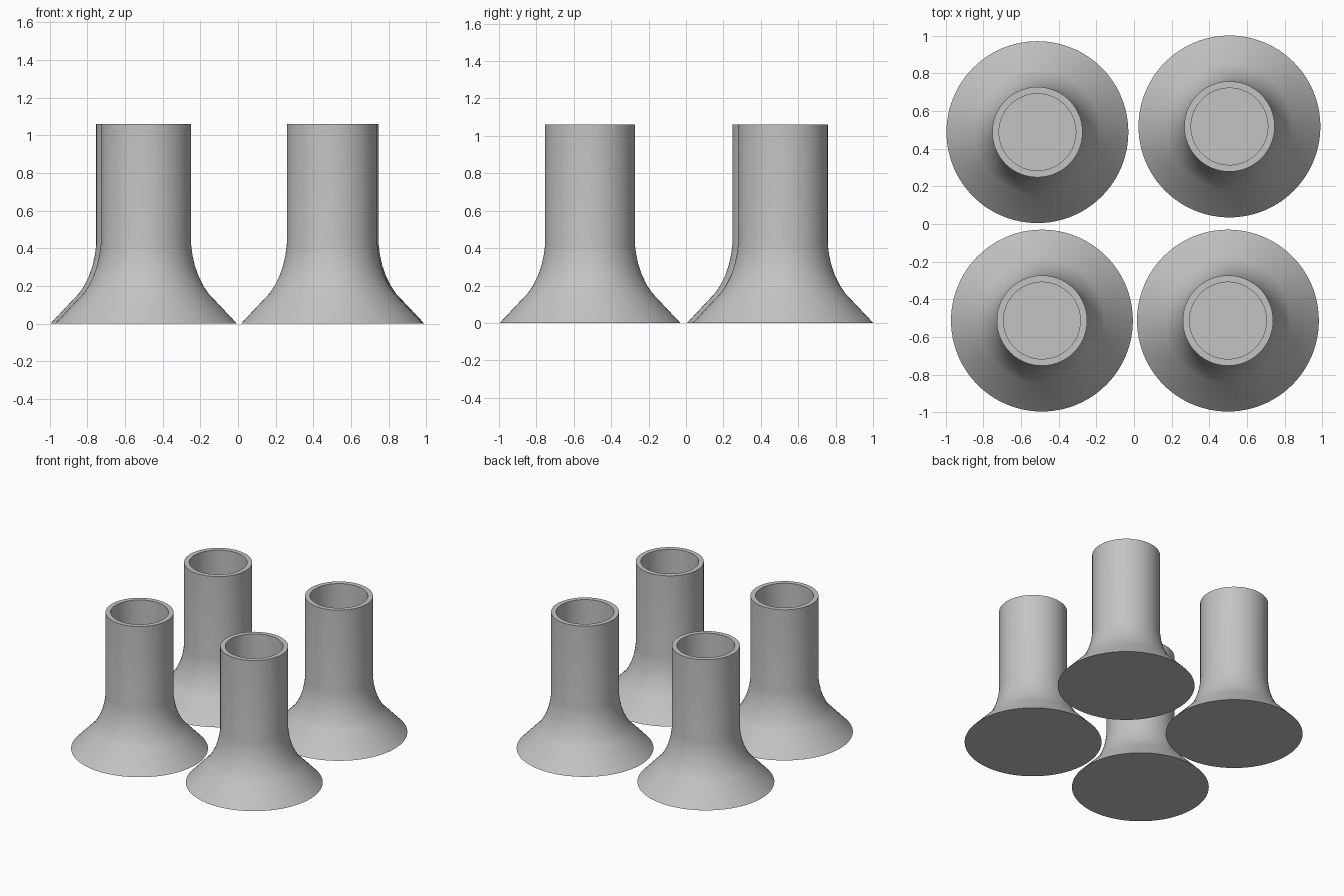
import bpy, bmesh, math

if "Cube" in bpy.data.objects:
    bpy.data.objects.remove(bpy.data.objects["Cube"])

SIDES = 96
HEIGHT = 1.06
FLOOR = 0.25      # floor of the socket

grey = bpy.data.materials.new("light grey")
grey.diffuse_color = (0.55, 0.55, 0.55, 1)
grey.use_nodes = True
grey.node_tree.nodes["Principled BSDF"].inputs["Base Color"].default_value = grey.diffuse_color

# Half section (radius, z): base edge, flare, tube, rim, bore
PROFILE = [(0.483, 0), (0.332, 0.16), (0.305, 0.2), (0.278, 0.255), (0.259, 0.31),
           (0.247, 0.365), (0.24, 0.42), (0.24, HEIGHT), (0.204, HEIGHT), (0.204, FLOOR)]


def flared_socket(name, x, y):
    """Turn the section into a foot with a closed base and a blind bore."""
    bm = bmesh.new()
    rings = []
    for r, z in PROFILE:
        rings.append([bm.verts.new((r * math.cos(2 * math.pi * i / SIDES),
                                    r * math.sin(2 * math.pi * i / SIDES), z))
                      for i in range(SIDES)])
    for a, b in zip(rings, rings[1:]):
        for i in range(SIDES):
            j = (i + 1) % SIDES
            bm.faces.new((a[i], a[j], b[j], b[i]))
    bm.faces.new(rings[0][::-1])   # underside
    bm.faces.new(rings[-1])        # socket floor
    bm.normal_update()
    mesh = bpy.data.meshes.new(name)
    bm.to_mesh(mesh)
    bm.free()
    mesh.materials.append(grey)
    obj = bpy.data.objects.new(name, mesh)
    obj.location = (x, y, 0)
    bpy.context.collection.objects.link(obj)
    bpy.ops.object.select_all(action='DESELECT')
    obj.select_set(True)
    bpy.context.view_layer.objects.active = obj
    bpy.ops.object.shade_smooth_by_angle(angle=math.radians(30))


# Four feet, loosely placed in a square
flared_socket("foot_back_left", -0.513, 0.488)
flared_socket("foot_back_right", 0.507, 0.518)
flared_socket("foot_front_left", -0.489, -0.513)
flared_socket("foot_front_right", 0.499, -0.513)
